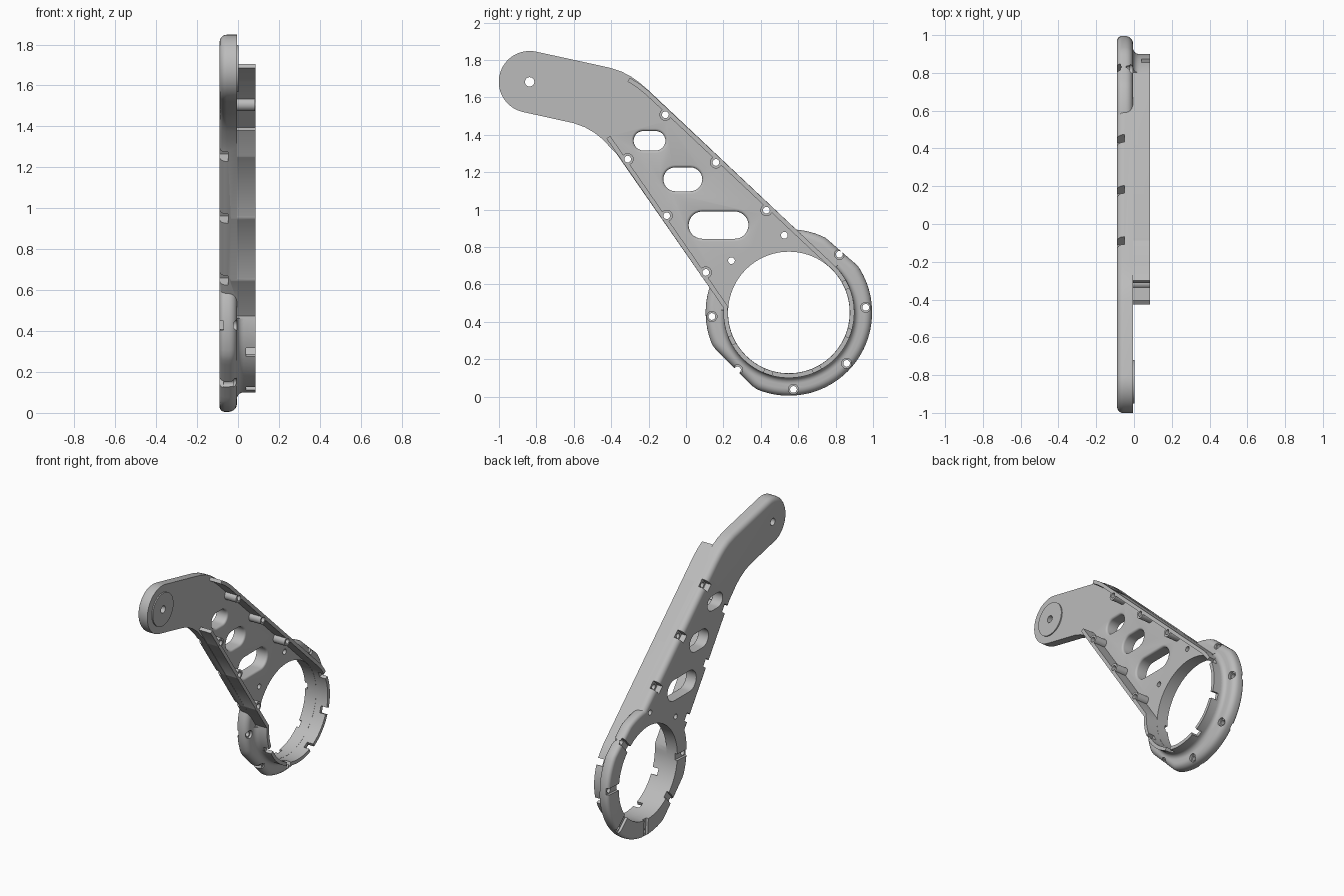
import bpy, bmesh, math
from mathutils import Vector

if "Cube" in bpy.data.objects:
    bpy.data.objects.remove(bpy.data.objects["Cube"], do_unlink=True)

BACK, FACE, TOP = -0.09, -0.005, 0.085
RING, PIVOT = Vector((0.55, 0.45)), Vector((-0.836, 1.683))
R_HOLE, R_WALL, R_FLANGE = 0.325, 0.35, 0.445

grey = bpy.data.materials.new("plain grey")
grey.use_nodes = True
grey.diffuse_color = (0.5, 0.5, 0.5, 1)
grey.node_tree.nodes["Principled BSDF"].inputs["Base Color"].default_value = (0.5, 0.5, 0.5, 1)


def polar(c, r, deg):
    a = math.radians(deg)
    return Vector((c[0] + r * math.cos(a), c[1] + r * math.sin(a)))


def arc(c, r, a0, a1, n):
    return [polar(c, r, a0 + (a1 - a0) * i / n) for i in range(n + 1)]


def circle(c, r, n=32):
    return arc(c, r, 0, 360, n)[:-1]


def finish(name, bm):
    bmesh.ops.recalc_face_normals(bm, faces=bm.faces)
    me = bpy.data.meshes.new(name)
    bm.to_mesh(me)
    bm.free()
    me.materials.append(grey)
    ob = bpy.data.objects.new(name, me)
    bpy.context.collection.objects.link(ob)
    return ob


def loft(name, sections):
    """Solid through (x, outline) sections with equal point counts."""
    bm = bmesh.new()
    rows = [[bm.verts.new((x, p[0], p[1])) for p in pts] for x, pts in sections]
    n = len(rows[0])
    for a, b in zip(rows, rows[1:]):
        for i in range(n):
            j = (i + 1) % n
            bm.faces.new((a[i], a[j], b[j], b[i]))
    bm.faces.new(rows[0])
    bm.faces.new(rows[-1])
    return finish(name, bm)


def prism(name, pts, x0, x1, back=0, front=0):
    """Extruded outline, optionally rounding its back and front edges."""
    ob = loft(name, [(x0, pts), (x1, pts)])
    bm = bmesh.new()
    bm.from_mesh(ob.data)
    for x, size in ((x0, back), (x1, front)):
        if size:
            rim = [e for e in bm.edges if all(abs(v.co.x - x) < 1e-5 for v in e.verts)]
            bmesh.ops.bevel(bm, geom=rim, offset=size, segments=5, profile=0.5,
                            affect='EDGES', clamp_overlap=False)
    bmesh.ops.recalc_face_normals(bm, faces=bm.faces)
    bm.to_mesh(ob.data)
    bm.free()
    return ob


def combine(target, other, op):
    mod = target.modifiers.new(op, 'BOOLEAN')
    mod.operation, mod.solver, mod.object = op, 'EXACT', other
    bpy.context.view_layer.objects.active = target
    bpy.ops.object.modifier_apply(modifier=mod.name)
    bpy.data.objects.remove(other, do_unlink=True)


def bar(c, direction, start, end, width):
    """Rectangle running along a direction from c."""
    d = Vector(direction).normalized()
    s = Vector((-d.y, d.x)) * width / 2
    return [c + d * start - s, c + d * end - s, c + d * end + s, c + d * start + s]


def stadium(c, w, h, grow=0):
    w, r = w - h, h + grow
    return (arc((c[0] + w, c[1]), r, -90, 90, 14) +
            arc((c[0] - w, c[1]), r, 90, 270, 14))


# Shared edge: upper straight, around the ring, lower straight
ring_arc = arc(RING, R_WALL, 46.7, -184, 60)
upper_bend = [Vector(p) for p in ((-0.30, 1.705), (-0.25, 1.674), (-0.2, 1.634))]
lower_end = Vector((-0.425, 1.38))

# Main plate with the bent arm
outline = (arc(PIVOT, 0.165, 78, 258, 30) +
           [Vector(p) for p in ((-0.6, 1.462), (-0.54, 1.44), (-0.49, 1.411),
                                (-0.445, 1.375), (-0.41, 1.338), (-0.375, 1.303))] +
           ring_arc[::-1] +
           [Vector(p) for p in ((-0.2, 1.637), (-0.25, 1.68), (-0.295, 1.712),
                                (-0.345, 1.738), (-0.41, 1.759))])
body = prism("link_arm", outline, BACK, FACE, back=0.035)

# Ring flange with two flattened sides
flange = []
for i in range(96):
    a = i * 360 / 96
    r = R_FLANGE
    for flat, dist in ((49, 0.43), (225, 0.416)):
        c = math.cos(math.radians(a - flat))
        if c > 0.5:
            r = min(r, dist / c)
    flange.append(polar(RING, r, a))
combine(body, prism("ring_flange", flange, BACK, FACE, back=0.025, front=0.04), 'UNION')

# Curved blend between flange and wall
blend = []
for i in range(7):
    t = math.radians(90 * i / 6)
    r = R_WALL + 0.032 * (1 - math.sin(t))
    x = FACE + 0.032 * (1 - math.cos(t))
    blend.append((x, arc(RING, r, 44, -182, 60) + arc(RING, 0.335, -182, 44, 60)))
blend.insert(0, (FACE - 0.03, blend[0][1]))
combine(body, loft("wall_blend", blend), 'UNION')

# Standing rim wall
path = upper_bend + ring_arc + [lower_end]
inner = []
for i, p in enumerate(path):
    d = (path[min(i + 1, len(path) - 1)] - path[max(i - 1, 0)]).normalized()
    inner.append(p + Vector((d.y, -d.x)) * 0.024)
wall = prism("rim_wall", path + inner[::-1], FACE - 0.04, TOP)
for k in range(5):
    a = 26 - 45 * k
    notch = bar(RING, polar((0, 0), 1, a), 0.28, 0.4, 0.045)
    combine(wall, prism("notch", notch, 0.04, 0.2), 'DIFFERENCE')
combine(body, wall, 'UNION')

# Screw posts along both straight walls, and the pivot pad
upper_posts = [Vector((-0.11 + 0.27 * i, 1.507 - 0.255 * i)) for i in range(3)]
lower_posts = [Vector((-0.312 + 0.209 * i, 1.27 - 0.303 * i)) for i in range(3)]
for p in upper_posts + lower_posts:
    combine(body, prism("screw_post", circle(p, 0.032, 24), FACE - 0.03, TOP - 0.001), 'UNION')
combine(body, prism("pivot_pad", circle(PIVOT, 0.115, 48), FACE - 0.03, FACE + 0.008), 'UNION')

# Large ring opening
combine(body, prism("opening", circle(RING, R_HOLE, 96), -0.2, 0.2), 'DIFFERENCE')

# Weight-saving slots with softened front edges
for c, w, h in (((-0.195, 1.368), 0.085, 0.052),
                ((-0.017, 1.162), 0.104, 0.064),
                ((0.174, 0.917), 0.16, 0.073)):
    cuts = [(-0.2, stadium(c, w, h))]
    for i in range(5):
        t = math.radians(90 * i / 4)
        cuts.append((FACE - 0.014 * (1 - math.sin(t)),
                     stadium(c, w, h, 0.014 * (1 - math.cos(t)))))
    cuts.append((0.1, cuts[-1][1]))
    combine(body, loft("slot", cuts), 'DIFFERENCE')

# Screw holes, countersinks and side pockets for nuts
ring_bolts = [(polar(RING, 0.412, 49 - 45.2 * k), 49 - 45.2 * k) for k in range(6)]
holes = upper_posts + lower_posts + [b for b, a in ring_bolts]
holes += [Vector((0.526, 0.863)), Vector((0.243, 0.727))]
for p in holes:
    combine(body, prism("hole", circle(p, 0.018, 20), -0.2, 0.2), 'DIFFERENCE')
combine(body, prism("pivot_hole", circle(PIVOT, 0.025, 24), -0.2, 0.2), 'DIFFERENCE')
for b, a in ring_bolts:
    combine(body, prism("seat", circle(b, 0.027, 24), -0.022, 0.03), 'DIFFERENCE')
    groove = bar(RING, polar((0, 0), 1, a), 0.28, 0.5, 0.045)
    combine(body, prism("groove", groove, -0.2, BACK + 0.018), 'DIFFERENCE')
for posts, out in ((upper_posts, (0.686, 0.727)), (lower_posts, (-0.823, -0.568))):
    for p in posts:
        pocket = bar(p, out, -0.03, 0.1, 0.055)
        combine(body, prism("pocket", pocket, -0.2, BACK + 0.04), 'DIFFERENCE')

# Smooth curves, crisp edges
bpy.ops.object.select_all(action='DESELECT')
body.select_set(True)
bpy.context.view_layer.objects.active = body
bpy.ops.object.shade_smooth_by_angle(angle=math.radians(30))
